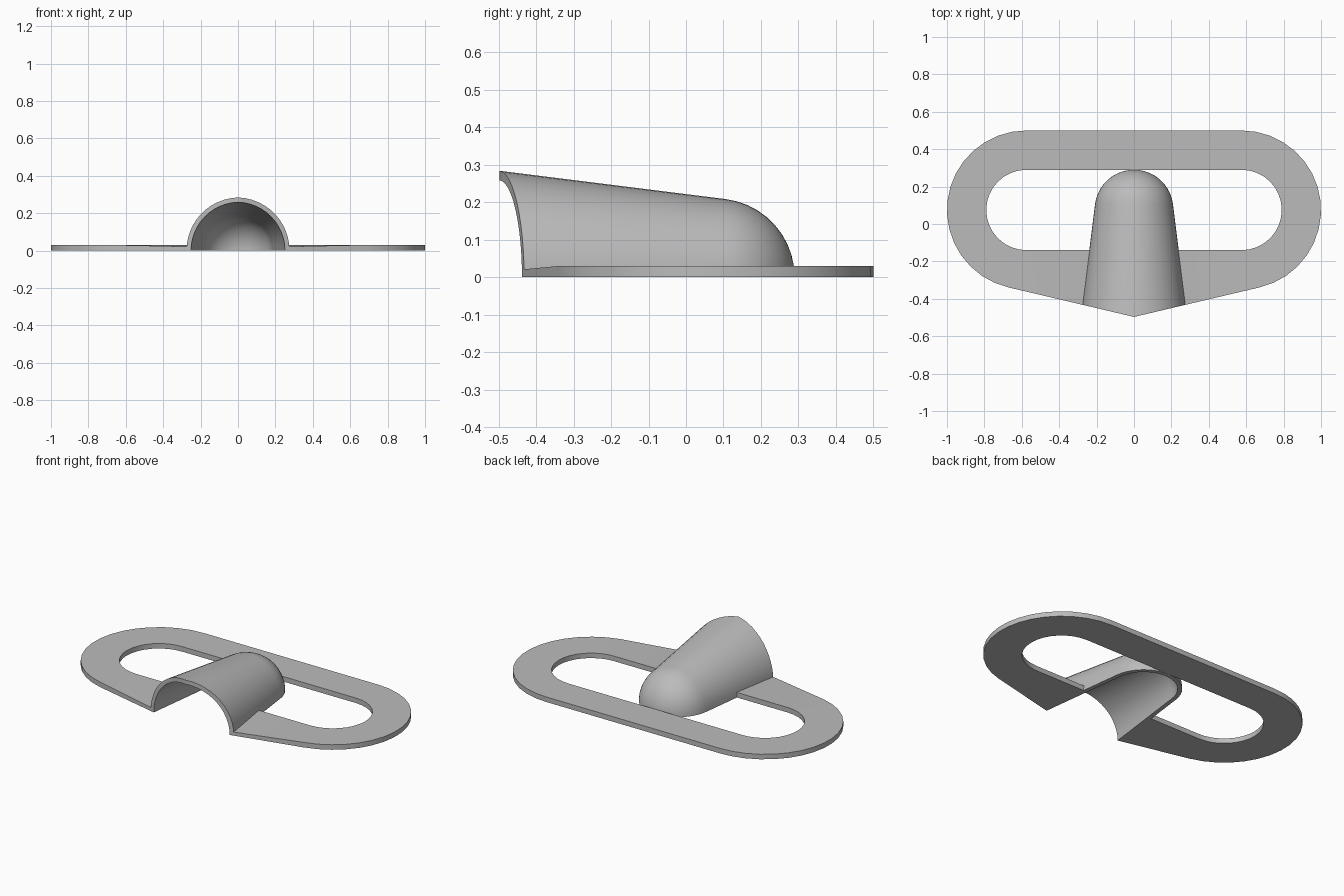
import bpy, bmesh, math
from math import sin, cos, radians, pi

cube = bpy.data.objects.get("Cube")
if cube:
    bpy.data.objects.remove(cube)

grey = bpy.data.materials.new("plain_grey")
grey.use_nodes = True
GREY = (0.5, 0.5, 0.5, 1)
grey.diffuse_color = GREY
grey.node_tree.nodes["Principled BSDF"].inputs["Base Color"].default_value = GREY

TIP_Y = -0.497                      # front point of the plate
WEDGE = math.tan(radians(13.3))     # slope of the two front edges
TAPER = 0.125                       # widening of the hood towards the front
DOME_Y = 0.08                       # centre of the rounded hood end


def finish(name, bm, angle):
    bmesh.ops.recalc_face_normals(bm, faces=bm.faces[:])
    mesh = bpy.data.meshes.new(name)
    bm.to_mesh(mesh)
    bm.free()
    mesh.materials.append(grey)
    obj = bpy.data.objects.new(name, mesh)
    bpy.context.collection.objects.link(obj)
    bpy.ops.object.select_all(action='DESELECT')
    obj.select_set(True)
    bpy.context.view_layer.objects.active = obj
    bpy.ops.object.shade_smooth_by_angle(angle=radians(angle))
    return obj


# Flat plate: half of the slotted ring, mirrored
def arc(radius, start, steps=16):
    angles = [radians(start + (90 - start) * i / steps) for i in range(steps + 1)]
    return [(0.575 + radius * cos(a), 0.075 + radius * sin(a)) for a in angles]


outer = [(0.262, TIP_Y + 0.262 * WEDGE)] + arc(0.425, -76.7) + [(0, 0.5)]
inner = [(0.227, -0.14)] + arc(0.215, -90) + [(0, 0.29)]
bm = bmesh.new()
sections = []
for i, (o, n) in enumerate(zip(outer, inner)):
    lip = 0.021 if i == 0 else 0.03     # front edge thins beside the hood
    points = [(*o, 0), (*o, lip), (*n, 0.03), (*n, 0)]
    sections.append([bm.verts.new(p) for p in points])
for a, b in zip(sections, sections[1:]):
    for k in range(4):
        m = (k + 1) % 4
        bm.faces.new((a[k], a[m], b[m], b[k]))
bm.faces.new(sections[0])
plate = finish("slotted_plate", bm, 30)
mirror = plate.modifiers.new("mirror", 'MIRROR')
mirror.use_clip = True


# Hood: tapered half tube with a rounded end, front trimmed to the wedge
def hood_line(radius, theta):
    tilt = math.atan(TAPER)
    base = radius / cos(tilt)
    c, s = cos(theta), sin(theta)
    r = (base + TAPER * (DOME_Y - TIP_Y)) / (1 + TAPER * WEDGE * abs(c))
    line = [(TIP_Y + WEDGE * r * abs(c), r)]
    for i in range(11):
        a = tilt + (pi / 2 - tilt) * i / 10
        line.append((DOME_Y + radius * sin(a), radius * cos(a)))
    return [(r * c, y, max(r * s, 0)) for y, r in line]


bm = bmesh.new()
ribs = []
for j in range(25):
    theta = pi * j / 24
    loop = hood_line(0.21, theta) + hood_line(0.185, theta)[::-1]
    ribs.append([bm.verts.new(p) for p in loop])
count = len(ribs[0])
for a, b in zip(ribs, ribs[1:]):
    for k in range(count):
        m = (k + 1) % count
        bm.faces.new((a[k], a[m], b[m], b[k]))
# Underside rim of the wall
half = count // 2
for rib in (ribs[0], ribs[-1]):
    for k in range(half - 1):
        bm.faces.new((rib[k], rib[k + 1], rib[count - 2 - k], rib[count - 1 - k]))
bmesh.ops.remove_doubles(bm, verts=bm.verts[:], dist=0.0005)
# Drop the zero-area sliver joining the two dome poles
bmesh.ops.dissolve_degenerate(bm, edges=bm.edges[:], dist=0.0001)
finish("hood", bm, 35)
